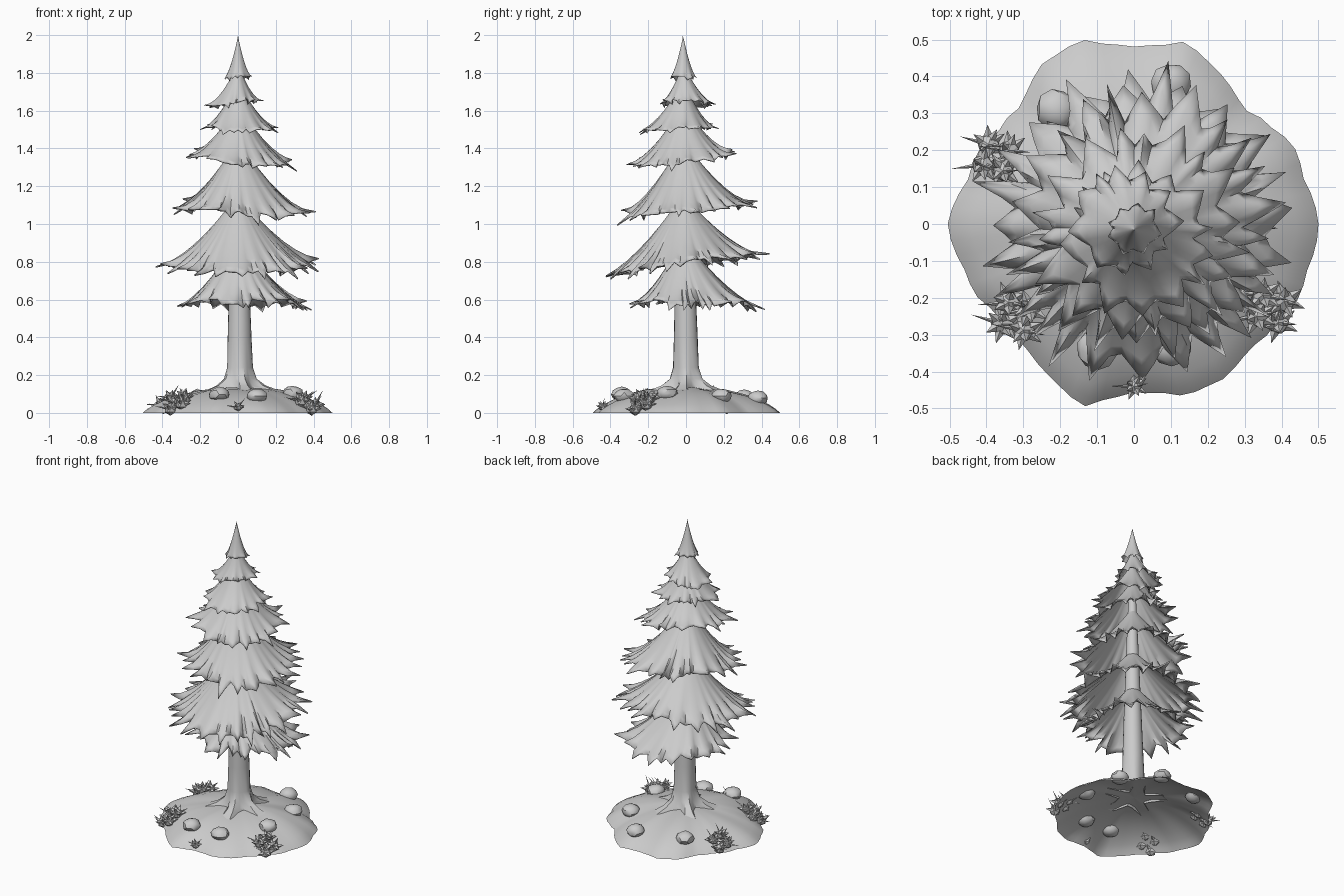
import bpy, bmesh, math, random
from math import sin, cos, tau
from mathutils import Vector, Matrix

random.seed(5)
old = bpy.data.objects.get("Cube")
if old:
    bpy.data.objects.remove(old)

GREY = (0.6, 0.6, 0.6, 1)
grey = bpy.data.materials.new("plain_grey")
grey.use_nodes = True
grey.diffuse_color = GREY
grey.node_tree.nodes["Principled BSDF"].inputs["Base Color"].default_value = GREY


def finish(bm, name, angle=40):
    """Turn a bmesh into a named object, smooth with sharp edges kept."""
    mesh = bpy.data.meshes.new(name)
    bm.to_mesh(mesh)
    bm.free()
    mesh.materials.append(grey)
    mesh.shade_smooth()
    mesh.set_sharp_from_angle(angle=math.radians(angle))
    obj = bpy.data.objects.new(name, mesh)
    bpy.context.collection.objects.link(obj)
    return obj


def loft(bm, rings):
    """Join closed rings, listed from the top down, facing outward."""
    rows = [[bm.verts.new(p) for p in ring] for ring in rings]
    n = len(rows[0])
    for a, b in zip(rows, rows[1:]):
        for i in range(n):
            j = (i + 1) % n
            bm.faces.new((a[i], b[i], b[j], a[j]))
    return rows


# Mound: wavy outline with a low dome, open underneath
OUTLINE = [.50, .48, .475, .43, .47, .51, .475, .515, .50, .44, .455, .47,
           .505, .48, .455, .44, .47, .51, .45, .48, .485, .46, .48, .49]


def rim(a):
    f = (a % tau) / tau * len(OUTLINE)
    i = int(f)
    r = OUTLINE[i % 24] + (OUTLINE[(i + 1) % 24] - OUTLINE[i % 24]) * (f - i)
    return r + .006 * sin(19 * a) * sin(3 * a)


def mound_z(x, y):
    a, r = math.atan2(y, x), math.hypot(x, y)
    t = min(r / rim(a), 1)
    lumps = .02 * sin(3 * a + 1) + .018 * sin(7 * a) * t
    return .135 * (1 - t ** 2.4) ** .85 + lumps * t * (1 - t)


bm = bmesh.new()
rings = []
for t in (.02, .25, .45, .62, .77, .88, .95, 1):
    ring = []
    for k in range(72):
        a = tau * k / 72
        x, y = t * rim(a) * cos(a), t * rim(a) * sin(a)
        ring.append((x, y, mound_z(x, y)))
    rings.append(ring)
top = loft(bm, rings)[0]
bm.faces.new(top)
finish(bm, "mound")

# Trunk: tapering column that flares into five roots
bm = bmesh.new()
rings = []
for z, r, lobe in ((1.9, .008, 0), (1.2, .035, 0), (.62, .056, 0), (.4, .063, .01),
                   (.24, .068, .04), (.18, .082, .12), (.145, .11, .3), (.12, .145, .5)):
    rings.append([(r * (1 + lobe * cos(5 * a + .6)) * cos(a) + .01 * (1 - z / 2),
                   r * (1 + lobe * cos(5 * a + .6)) * sin(a) + .004 - .012 * z, z)
                  for a in (tau * k / 20 for k in range(20))])
loft(bm, rings)
finish(bm, "trunk")


# Foliage: concave skirts, smooth above, ending in ragged pointed fronds
def skirt(name, top_z, hem_z, radius, cx, cy, tilt_x, tilt_y, teeth, curve):
    cols = []
    widths = [random.uniform(.5, 1.5) for _ in range(teeth)]
    a, total = random.uniform(0, 1), sum(widths)
    for i, w in enumerate(widths):
        step = tau * w / total
        tip = random.uniform(.92, 1.03) + .05 * sin(5 * a + i)
        valley = random.uniform(.7, .8)
        peak_at = random.uniform(.4, .6)
        # angle, reach, sag below the cone
        cols += [(a, valley, random.uniform(.06, .14)),
                 (a + step * peak_at * .5, valley + (tip - valley) * .42, .03),
                 (a + step * peak_at, tip, random.uniform(-.04, .08)),
                 (a + step * (1 + peak_at) * .5, valley + (tip - valley) * .38, .03)]
        a += step
    height = top_z - hem_z
    rings = []
    for t in (.04, .15, .28, .42, .56, .7, .84, 1):
        ring = []
        for a, reach, sag in cols:
            r = radius * t * (1 + (reach - 1) * t ** 3)
            x, y = r * cos(a), r * sin(a)
            z = hem_z + height * max(0, 1 - r / radius) ** curve
            z += -sag * height * 1.3 * t ** 3 + tilt_x * x + tilt_y * y
            z -= .02 * height * sin(4 * a + top_z * 9) * t
            ring.append((x + cx * t, y - .015 + cy * t, z))
        rings.append(ring)
    bm = bmesh.new()
    rows = loft(bm, rings)
    peak = bm.verts.new((0, -.02, top_z + height * .03))
    for i, v in enumerate(rows[0]):
        bm.faces.new((peak, v, rows[0][(i + 1) % len(cols)]))
    obj = finish(bm, name, 50)
    thick = obj.modifiers.new("thickness", "SOLIDIFY")
    thick.thickness = .018 * radius
    thick.offset = -1


TIERS = [
    (.93, .58, .36, .03, .07, 0, -.02, 20, 1.6),
    (1.16, .79, .435, .01, 0, .02, .14, 25, 1.6),
    (1.45, 1.08, .375, .03, .02, -.06, .1, 22, 1.65),
    (1.64, 1.35, .305, .02, -.01, -.1, .12, 18, 1.8),
    (1.76, 1.51, .215, .01, -.03, -.02, .05, 14, 1.8),
    (1.85, 1.64, .155, -.025, .02, .12, 0, 11, 1.8),
    (1.995, 1.78, .075, 0, 0, 0, 0, 8, 1.7),
]
for i, tier in enumerate(TIERS):
    skirt(f"foliage_tier_{i + 1}", *tier)

# Rocks: squat faceted lumps set into the mound
ROCKS = [(-.10, -.34), (.10, -.33), (.29, -.10), (.27, .19), (.10, .38), (-.21, .31)]
for i, (x, y) in enumerate(ROCKS):
    bm = bmesh.new()
    bmesh.ops.create_icosphere(bm, subdivisions=2, radius=.055)
    for v in bm.verts:
        v.co *= random.uniform(.94, 1.05)
        v.co.z *= .72
    bmesh.ops.rotate(bm, verts=bm.verts, matrix=Matrix.Rotation(i * 1.3, 3, "Z"))
    bmesh.ops.translate(bm, verts=bm.verts, vec=(x, y, mound_z(x, y) + .01))
    finish(bm, f"rock_{i + 1}", 30)


# Bushes: clumps of broad leaf points with a few thin spines
def spike(bm, base, direction, length, width):
    turn = direction.to_track_quat("Z", "Y").to_matrix().to_4x4()
    bmesh.ops.create_cone(bm, segments=4, radius1=width, radius2=0, depth=length,
                          matrix=Matrix.Translation(base + direction * length / 2) @ turn)


def bush(name, x, y, spread, clumps):
    bm = bmesh.new()
    for c in range(clumps):
        a = tau * c / clumps + .5
        off = spread * .45 if clumps > 1 else 0
        bx, by = x + off * cos(a), y + off * sin(a)
        base = Vector((bx, by, mound_z(bx, by) + spread * .2))
        bmesh.ops.create_icosphere(bm, subdivisions=1, radius=spread * .36,
                                   matrix=Matrix.Translation(base))
        for k in range(10):
            b = tau * k / 10 + random.uniform(-.3, .3)
            lift = random.uniform(.0, .35) if k % 2 else random.uniform(.5, 1.1)
            d = Vector((cos(b) * cos(lift), sin(b) * cos(lift), sin(lift)))
            thin = k % 5 == 0
            spike(bm, base, d, spread * (.95 if thin else .62),
                  spread * (.09 if thin else .24))
    finish(bm, name, 35)


bush("bush_back_right", -.375, .18, .09, 4)
bush("bush_front_right", -.32, -.25, .095, 4)
bush("bush_front_left", .37, -.23, .095, 4)
bush("bush_front_small", 0, -.44, .065, 1)
